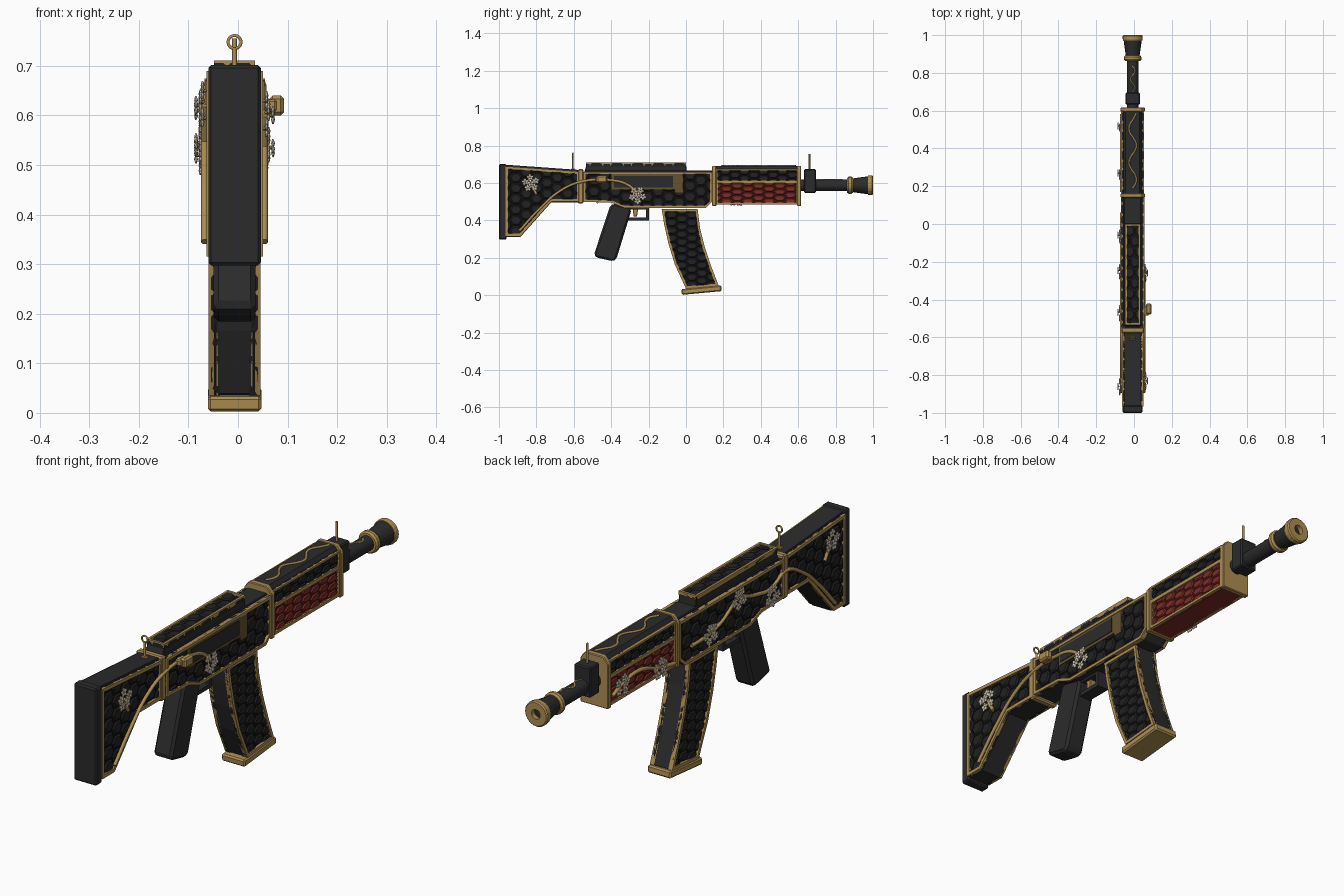
import bpy, bmesh, math
from mathutils import Matrix, Vector

if "Cube" in bpy.data.objects:
    bpy.data.objects.remove(bpy.data.objects["Cube"])


def material(name, color, rough=0.6):
    m = bpy.data.materials.new(name)
    m.use_nodes = True
    m.diffuse_color = (*color, 1)
    bsdf = next(n for n in m.node_tree.nodes if n.type == 'BSDF_PRINCIPLED')
    bsdf.inputs["Base Color"].default_value = (*color, 1)
    bsdf.inputs["Roughness"].default_value = rough
    return m


BLACK = material("black", (0.024, 0.024, 0.025))
TILE = material("tile black", (0.016, 0.016, 0.017))
GROOVE = material("groove black", (0.008, 0.008, 0.008))
GOLD = material("gold", (0.42, 0.27, 0.085))
BRONZE = material("bronze", (0.13, 0.085, 0.03))
RED = material("red", (0.2, 0.026, 0.02))
DARK_RED = material("dark red", (0.09, 0.012, 0.01))
CREAM = material("cream", (0.72, 0.64, 0.5))
parts = []

# Drawing planes: (u, v, h) with h along the extrusion
SIDE = {s: Matrix(((0, 0, s, 0), (1, 0, 0, 0), (0, 1, 0, 0), (0, 0, 0, 1))) for s in (1, -1)}
TOP = Matrix(((0, 1, 0, 0), (1, 0, 0, 0), (0, 0, 1, 0), (0, 0, 0, 1)))
END = Matrix(((1, 0, 0, 0), (0, 0, 1, 0), (0, 1, 0, 0), (0, 0, 0, 1)))


def finish(name, bm, mat, M=Matrix(), bevel=0):
    bmesh.ops.transform(bm, matrix=M, verts=bm.verts)
    bmesh.ops.recalc_face_normals(bm, faces=bm.faces)
    if bevel:
        sharp = [e for e in bm.edges if e.calc_face_angle(0) > 0.5]
        bmesh.ops.bevel(bm, geom=sharp, offset=bevel, segments=1, affect='EDGES')
    me = bpy.data.meshes.new(name)
    bm.to_mesh(me)
    bm.free()
    me.materials.append(mat)
    ob = bpy.data.objects.new(name, me)
    bpy.context.collection.objects.link(ob)
    parts.append(ob)
    return ob


def prism(name, pts, h0, h1, mat, M=SIDE[1], bevel=0.0, rim=0.0):
    """Extruded outline; with rim > 0 only a border of that width is kept."""
    bm = bmesh.new()
    face = bm.faces.new([bm.verts.new((u, v, h0)) for u, v in pts])
    bm.normal_update()
    if rim:
        bmesh.ops.inset_region(bm, faces=[face], thickness=rim, use_boundary=True, use_even_offset=True)
        bmesh.ops.delete(bm, geom=[face], context='FACES_ONLY')
    ext = bmesh.ops.extrude_face_region(bm, geom=bm.faces[:], use_keep_orig=True)
    vs = [g for g in ext["geom"] if isinstance(g, bmesh.types.BMVert)]
    bmesh.ops.translate(bm, verts=vs, vec=(0, 0, h1 - h0))
    return finish(name, bm, mat, M, bevel)


def rect(u0, u1, v0, v1):
    return [(u0, v0), (u1, v0), (u1, v1), (u0, v1)]


def box(name, x, y, z, mat, bevel=0.005):
    return prism(name, rect(*y, *z), x[0], x[1], mat, SIDE[1], bevel)


def tiles(name, outline, ru, rv, h, mat, M):
    """Raised hexagons clipped to an outline."""
    us, vs = zip(*outline)
    bm = bmesh.new()
    for i in range(int((max(us) - min(us)) / (1.5 * ru)) + 2):
        for j in range(int((max(vs) - min(vs)) / (1.73 * rv)) + 2):
            c = Vector((min(us) + 1.5 * ru * i, min(vs) + 1.73 * rv * (j + 0.5 * (i % 2)), 0))
            rings = []
            for scale, hh in ((0.91, h - 0.012), (0.91, h + 0.001), (0.7, h + 0.006)):
                rings.append([bm.verts.new((c.x + ru * scale * math.cos(k * math.pi / 3),
                                            c.y + rv * scale * math.sin(k * math.pi / 3), hh)) for k in range(6)])
            for a, b in zip(rings, rings[1:]):
                for k in range(6):
                    bm.faces.new((a[k], a[k - 1], b[k - 1], b[k]))
            bm.faces.new(rings[0])
            bm.faces.new(rings[2])
    ob = finish(name, bm, mat, M)
    cutter = prism("tile_cutter", outline, h - 0.02, h + 0.02, mat, M)
    mod = ob.modifiers.new("clip", 'BOOLEAN')
    mod.operation, mod.object, mod.solver = 'INTERSECT', cutter, 'EXACT'
    bpy.context.view_layer.update()
    ob.data = bpy.data.meshes.new_from_object(ob.evaluated_get(bpy.context.evaluated_depsgraph_get()))
    ob.modifiers.clear()
    parts.remove(cutter)
    bpy.data.objects.remove(cutter)


def panel(name, pts, h, size, tile_mat=TILE, rim=0.014):
    """Tiled panel with a gold border on both sides."""
    for s in (1, -1):
        tiles(name + "_tiles", pts, *size, h, tile_mat, SIDE[s])
        prism(name + "_trim", pts, h - 0.008, h + 0.011, GOLD, SIDE[s], rim=rim)


def lathe(name, profile, mat, z=0.588, n=20):
    """(y, radius) profile turned around the barrel axis."""
    bm = bmesh.new()
    vs = [bm.verts.new((r, y, 0)) for y, r in profile]
    edges = [bm.edges.new((vs[i - 1], vs[i])) for i in range(len(vs))]
    bmesh.ops.spin(bm, geom=vs + edges, axis=(0, 1, 0), cent=(0, 0, 0), angle=math.tau, steps=n)
    bmesh.ops.remove_doubles(bm, verts=bm.verts, dist=1e-5)
    finish(name, bm, mat, Matrix.Translation((0, 0, z)))


def vine(name, pts, r=0.008, cyclic=False):
    cu = bpy.data.curves.new(name, 'CURVE')
    cu.dimensions, cu.bevel_depth, cu.bevel_resolution, cu.resolution_u = '3D', r, 1, 5
    cu.use_fill_caps = True
    sp = cu.splines.new('BEZIER')
    sp.bezier_points.add(len(pts) - 1)
    sp.use_cyclic_u = cyclic
    for b, p in zip(sp.bezier_points, pts):
        b.co = p
        b.handle_left_type = b.handle_right_type = 'AUTO'
    tmp = bpy.data.objects.new(name + "_curve", cu)
    me = bpy.data.meshes.new_from_object(tmp)
    bpy.data.objects.remove(tmp)
    me.materials.append(GOLD)
    ob = bpy.data.objects.new(name, me)
    bpy.context.collection.objects.link(ob)
    parts.append(ob)


def blossoms(y, z, side, h=0.062):
    """Cluster of five-petalled flowers around a central one."""
    for mat, petal in ((CREAM, True), (GOLD, False)):
        bm = bmesh.new()
        for k in range(6):
            a = k * 1.256 + y
            r = 0.03 if k < 5 else 0
            c = Vector((y + r * math.cos(a), z + r * math.sin(a), h + (0.004 * (k % 2) if k < 5 else 0.013)))
            for p in range(5 if petal else 1):
                b = p * 1.256 + a
                off = Vector((math.cos(b), math.sin(b), 0.25)) * (0.0105 if petal else 0)
                M = Matrix.Translation(c + off) @ Matrix.Rotation(b, 4, 'Z') @ Matrix.Diagonal(
                    (1.2, 0.95, 0.45, 1) if petal else (0.55, 0.55, 0.8, 1))
                bmesh.ops.create_icosphere(bm, subdivisions=1, radius=0.0085, matrix=M)
        finish("blossom_petals" if petal else "blossom_centers", bm, mat, SIDE[side])


# Stock
stock = [(-0.965, 0.315), (-0.885, 0.315), (-0.72, 0.5), (-0.57, 0.5), (-0.57, 0.662), (-0.965, 0.69)]
prism("stock", stock, -0.046, 0.046, GROOVE, bevel=0.004)
prism("stock_underside", [(p, q - 0.003) for p, q in stock[:4]] + [(-0.57, 0.52), (-0.73, 0.52), (-0.89, 0.335)],
      -0.043, 0.043, BLACK)
prism("stock_top", [(-0.965, 0.68), (-0.57, 0.652), (-0.57, 0.67), (-0.965, 0.698)], -0.044, 0.044, BLACK)
panel("stock", stock, 0.046, (0.037, 0.033))
box("butt_plate", (-0.053, 0.053), (-1, -0.96), (0.297, 0.702), BLACK, 0.006)
box("stock_band", (-0.06, 0.06), (-0.578, -0.548), (0.49, 0.675), GOLD, 0.006)

# Receiver
receiver = [(-0.548, 0.5), (-0.4, 0.495), (-0.33, 0.467), (0.105, 0.467), (0.14, 0.5), (0.14, 0.66), (-0.548, 0.66)]
prism("receiver", receiver, -0.05, 0.05, BLACK, bevel=0.004)
for s in (1, -1):
    prism("receiver_backing", receiver, 0.046, 0.051, GROOVE, SIDE[s])
panel("receiver", receiver, 0.052, (0.038, 0.034), rim=0.012)
box("receiver_top", (-0.045, 0.045), (-0.54, 0.14), (0.65, 0.667), BLACK, 0.003)
prism("ejection_frame", rect(-0.4, -0.05, 0.565, 0.65), 0.05, 0.06, BRONZE)
prism("ejection_catch", rect(-0.06, -0.015, 0.55, 0.65), 0.05, 0.0605, BRONZE)
prism("ejection_cover", rect(-0.385, -0.07, 0.577, 0.638), 0.055, 0.063, BLACK)
rail = [(-0.545, 0.655), (0.005, 0.655), (0.0, 0.7), (-0.53, 0.7)]
prism("top_rail", rail, -0.04, 0.04, BLACK, bevel=0.003)
top = rect(-0.535, 0.0, -0.041, 0.041)
tiles("rail_tiles", top, 0.037, 0.03, 0.7, TILE, TOP)
prism("rail_trim", top, 0.694, 0.711, GOLD, TOP, rim=0.01)
box("bolt_stem", (0.05, 0.085), (-0.485, -0.435), (0.608, 0.632), GOLD, 0.004)
box("bolt_knob", (0.07, 0.1), (-0.478, -0.422), (0.6, 0.64), GOLD, 0.007)

# Handguard
prism("handguard_lower", rect(0.15, 0.605, 0.488, 0.605), -0.051, 0.051, DARK_RED, bevel=0.003)
box("handguard_underside", (-0.048, 0.048), (0.16, 0.6), (0.484, 0.5), RED, 0.002)
panel("handguard_lower", rect(0.16, 0.6, 0.486, 0.61), 0.05, (0.038, 0.019), RED, rim=0.011)
upper = [(-0.05, 0.6), (0.05, 0.6), (0.05, 0.672), (0.037, 0.69), (-0.037, 0.69), (-0.05, 0.672)]
prism("handguard_upper", upper, 0.15, 0.6, BLACK, END)
for s in (1, -1):
    prism("handguard_upper_backing", rect(0.16, 0.6, 0.605, 0.67), 0.045, 0.051, GROOVE, SIDE[s])
panel("handguard_upper", rect(0.16, 0.6, 0.606, 0.674), 0.05, (0.034, 0.021), rim=0.008)
band = [(-0.064, 0.478), (0.064, 0.478), (0.064, 0.665), (0.042, 0.692), (-0.042, 0.692), (-0.064, 0.665)]
for y in (0.14, 0.594):
    prism("handguard_band", band, y, y + 0.022, GOLD, END, bevel=0.003)

# Barrel and muzzle
lathe("barrel", [(0.6, 0), (0.6, 0.031), (0.88, 0.031), (0.88, 0)], BLACK)
lathe("muzzle_ring", [(0.862, 0), (0.862, 0.04), (0.87, 0.046), (0.884, 0.046), (0.892, 0.04), (0.892, 0)], GOLD)
lathe("muzzle_flare", [(0.88, 0), (0.88, 0.035), (0.98, 0.049), (0.98, 0)], BLACK)
lathe("muzzle_cap", [(0.972, 0.02), (0.972, 0.051), (0.98, 0.053), (0.995, 0.053), (1, 0.048), (1, 0.02)], GOLD)
box("sight_block", (-0.038, 0.038), (0.632, 0.695), (0.548, 0.674), BLACK, 0.005)
vine("barrel_vine", [(0.012 * math.sin(t * 1.2), 0.7 + t * 0.017, 0.617) for t in range(9)], 0.004)

# Sights
vine("front_sight", [(0, 0.66, 0.66), (0, 0.66, 0.755)], 0.005)
vine("rear_sight_post", [(0, -0.605, 0.65), (0, -0.605, 0.737)], 0.005)
vine("rear_sight_ring", [(0.013 * math.cos(a * math.pi / 4), -0.605, 0.748 + 0.013 * math.sin(a * math.pi / 4))
                         for a in range(8)], 0.0035, True)
box("rear_sight_base", (-0.014, 0.014), (-0.615, -0.595), (0.66, 0.677), GOLD, 0.003)

# Grip and trigger
grip = [(-0.492, 0.217), (-0.48, 0.202), (-0.39, 0.182), (-0.372, 0.194), (-0.292, 0.455), (-0.3, 0.47), (-0.385, 0.49),
        (-0.405, 0.48)]
prism("grip", grip, -0.042, 0.042, BLACK, bevel=0.01)
guard = [(-0.335, 0.4), (-0.197, 0.4), (-0.197, 0.475), (-0.335, 0.475)]
prism("trigger_guard", guard, -0.026, 0.026, BLACK, rim=0.017)
prism("trigger", [(-0.28, 0.42), (-0.262, 0.42), (-0.25, 0.5), (-0.29, 0.5)], -0.014, 0.014, GOLD, bevel=0.003)

# Magazine
magazine = [(0.0, 0.035), (0.175, 0.05), (0.135, 0.155), (0.1, 0.26), (0.075, 0.36), (0.062, 0.462),
            (-0.13, 0.462), (-0.117, 0.38), (-0.095, 0.28), (-0.06, 0.165)]
prism("magazine", magazine, -0.038, 0.038, BLACK, bevel=0.004)
for s in (1, -1):
    prism("magazine_backing", magazine, 0.036, 0.041, GROOVE, SIDE[s])
panel("magazine", magazine, 0.041, (0.036, 0.024), rim=0.013)
prism("magazine_base", [(-0.022, 0.002), (0.19, 0.022), (0.188, 0.053), (-0.025, 0.033)], -0.054, 0.054, GOLD, bevel=0.006)

# Vines and blossoms
back = [(-0.89, 0.345), (-0.78, 0.465), (-0.67, 0.56), (-0.56, 0.607)]
runs = {1: [back + [(-0.4, 0.615), (-0.31, 0.59), (-0.25, 0.535)], [(-0.8, 0.54), (-0.83, 0.6)]],
        -1: [back + [(-0.467, 0.57), (-0.35, 0.585), (-0.247, 0.61), (-0.15, 0.56), (-0.06, 0.535), (0.06, 0.53)],
             [(-0.82, 0.55), (-0.86, 0.62)],
             [(0.17, 0.5), (0.27, 0.52), (0.4, 0.56), (0.52, 0.545), (0.58, 0.52)]]}
spots = {1: [(-0.83, 0.6), (-0.26, 0.535)],
         -1: [(-0.86, 0.62), (-0.467, 0.54), (-0.247, 0.61), (-0.06, 0.535), (0.27, 0.52), (0.52, 0.545)]}
for s in (1, -1):
    for run in runs[s]:
        vine("side_vine", [(s * 0.06, y, z) for y, z in run])
    for y, z in spots[s]:
        blossoms(y, z, s)
vine("handguard_top_vine", [(0.02 * math.sin(k * 1.15), 0.19 + k * 0.033, 0.691) for k in range(13)], 0.0055)

# Centre the whole piece, allowing for the bolt knob
for ob in parts:
    ob.location.x -= 0.007
